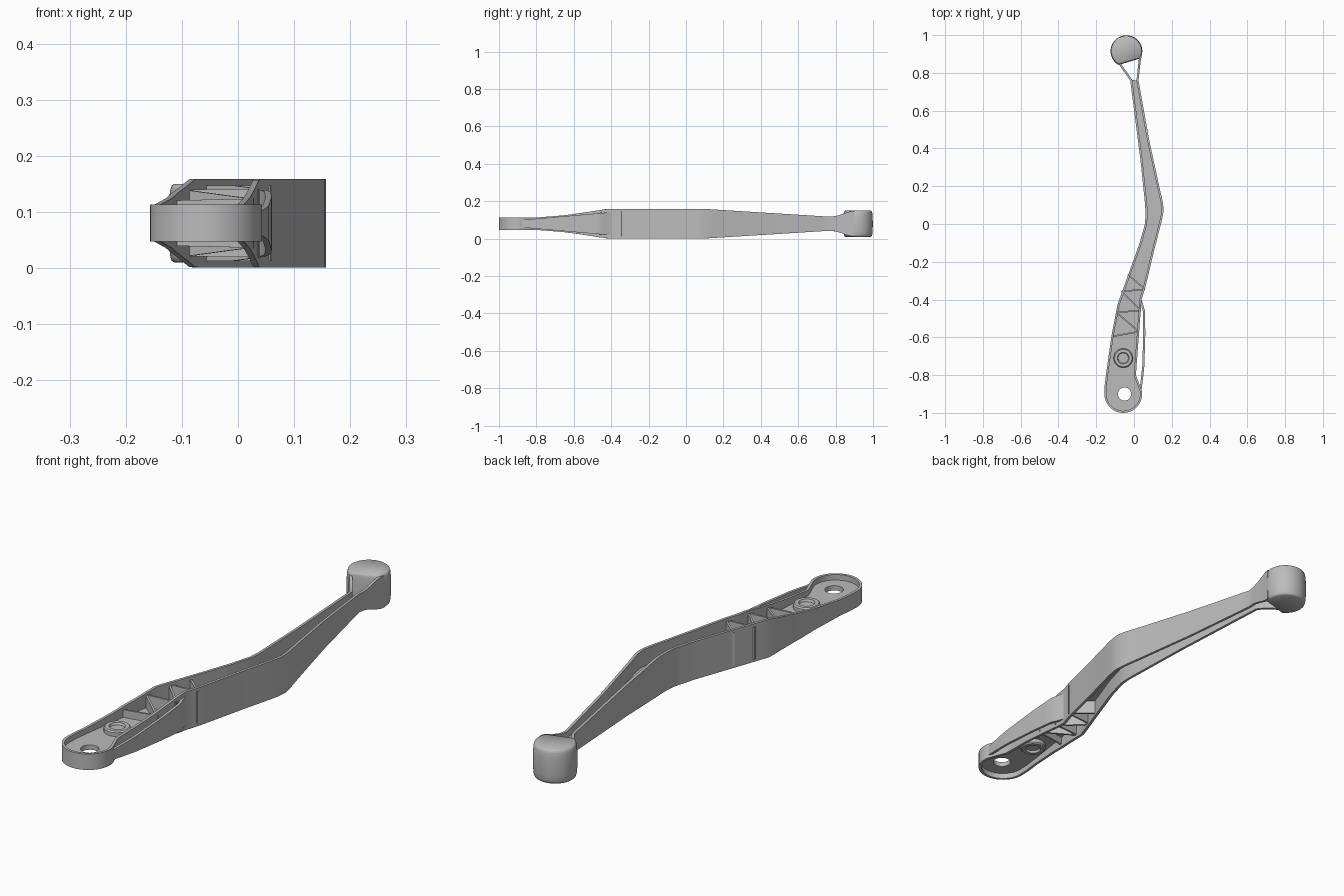
import bpy, bmesh, math
from mathutils import Vector

if "Cube" in bpy.data.objects:
    bpy.data.objects.remove(bpy.data.objects["Cube"])

MID = 0.08  # height of the symmetry plane
grey = bpy.data.materials.new("plain grey")
grey.diffuse_color = (0.5, 0.5, 0.5, 1)
grey.use_nodes = True
grey.node_tree.nodes["Principled BSDF"].inputs["Base Color"].default_value = grey.diffuse_color


def finish(name, bm, angle=30):
    bmesh.ops.recalc_face_normals(bm, faces=bm.faces)
    me = bpy.data.meshes.new(name)
    bm.to_mesh(me)
    bm.free()
    ob = bpy.data.objects.new(name, me)
    bpy.context.collection.objects.link(ob)
    me.materials.append(grey)
    bpy.ops.object.select_all(action='DESELECT')
    ob.select_set(True)
    bpy.context.view_layer.objects.active = ob
    bpy.ops.object.shade_smooth_by_angle(angle=math.radians(angle))
    return ob


def table(pairs):
    """Piecewise linear function of y."""
    def f(y):
        if y <= pairs[0][0]:
            return pairs[0][1]
        for (a, u), (b, v) in zip(pairs, pairs[1:]):
            if y <= b:
                return u + (v - u) * (y - a) / (b - a)
        return pairs[-1][1]
    return f


def resample(pts, step=0.035):
    out = [Vector(pts[0])]
    for a, b in zip(pts, pts[1:]):
        a, b = Vector(a), Vector(b)
        n = max(1, math.ceil((b - a).length / step))
        out += [a.lerp(b, i / n) for i in range(1, n + 1)]
    return out


def offset(pts, d):
    """Shift a path to its left by d, with mitred corners."""
    out = []
    for i, p in enumerate(pts):
        t0 = (p - pts[max(i - 1, 0)]).normalized()
        t1 = (pts[min(i + 1, len(pts) - 1)] - p).normalized()
        t = (t0 + t1).normalized()
        c = max(0.7, t.dot(t1 if t1.length else t0))
        out.append(p + Vector((-t.y, t.x)) * d / c)
    return out


def loft(bm, rings):
    """Bridge closed rings of points and cap both ends."""
    rows = [[bm.verts.new(p) for p in r] for r in rings]
    n = len(rows[0])
    for a, b in zip(rows, rows[1:]):
        for i in range(n):
            bm.faces.new((a[i], a[(i + 1) % n], b[(i + 1) % n], b[i]))
    bm.faces.new(rows[0])
    bm.faces.new(rows[-1][::-1])


def wall(name, path, half, d0, d1):
    """Upright wall along a path, half(y) tall above and below the mid plane."""
    pts = resample(path)
    rings = []
    for c, a, b in zip(pts, offset(pts, d0), offset(pts, d1)):
        h = half(c.y)
        rings.append([(a.x, a.y, MID - h), (a.x, a.y, MID + h),
                      (b.x, b.y, MID + h), (b.x, b.y, MID - h)])
    bm = bmesh.new()
    loft(bm, rings)
    return finish(name, bm)


# Rim wall: down the left side, round the tail, up the right side
rim_half = table([(-0.8, .033), (-.65, .045), (-.54, .060), (-.42, .079), (.1, .079),
                  (.76, .038), (.80, .040), (.84, .053), (.875, .066)])
left = [(-.095, .862), (-.08, .845), (-.02, .76), (.034, .34), (.059, .10), (.061, .05),
        (.058, 0), (.03, -.10), (-.03, -.267), (-.087, -.425), (-.119, -.59),
        (-.146, -.78), (-.155, -.85)]
tail = [(-.057 + .1 * math.cos(math.radians(a)), -.9 + .1 * math.sin(math.radians(a)))
        for a in range(180, 376, 8)]
right = [(.01, -.80), (.04, -.40), (.06, -.336), (.108, -.135), (.146, .013), (.154, .05),
         (.157, .08), (.152, .12), (.135, .193), (.08, .447), (.024, .76), (.035, .86),
         (.042, .90)]
outline = left + tail + right
wall("rim_wall", outline, rim_half, 0, .011)

# Central web plate with the pivot hole
web_edge = [p for p in offset(resample(outline), .006) if p.y < .765]
hole = [Vector((-.05 + .035 * math.cos(i * math.tau / 32), -.9 + .035 * math.sin(i * math.tau / 32)))
        for i in range(32)]
cu = bpy.data.curves.new("web_outline", 'CURVE')
cu.dimensions, cu.fill_mode, cu.extrude = '2D', 'BOTH', .01
for loop in (web_edge, hole):
    sp = cu.splines.new('POLY')
    sp.points.add(len(loop) - 1)
    for q, p in zip(sp.points, loop):
        q.co = (p.x, p.y, 0, 1)
    sp.use_cyclic_u = True
tmp = bpy.data.objects.new("web_outline", cu)
bpy.context.collection.objects.link(tmp)
bpy.context.view_layer.update()
bm = bmesh.new()
bm.from_mesh(tmp.to_mesh())
tmp.to_mesh_clear()
bpy.data.objects.remove(tmp)
bmesh.ops.remove_doubles(bm, verts=bm.verts, dist=1e-5)
bmesh.ops.translate(bm, verts=bm.verts, vec=(0, 0, MID))
finish("web_plate", bm)

# Zigzag stiffening ribs
zigzag = [(-.032, -.267), (.058, -.346), (-.066, -.357), (.036, -.458),
          (-.093, -.468), (.026, -.570), (-.115, -.595)]
for i, (a, b) in enumerate(zip(zigzag, zigzag[1:])):
    wall(f"rib_{i + 1}", [a, b], lambda y: rim_half(y) - .012, -.004, .004)

# Thin bowed side strip beside the tail
wall("side_strip", [(.040, -.88), (.050, -.80), (.055, -.75), (.060, -.58), (.058, -.46), (.040, -.40)],
     table([(-.88, .020), (-.42, .060)]), 0, .011)

# Round boss on the tail, recessed on both faces
bm = bmesh.new()
profile = [(.014, -.022), (.027, -.022), (.031, -.031), (.046, -.031), (.051, -.026)]
profile += [(r, -z) for r, z in reversed(profile)]
loft(bm, [[(-.057 + r * math.cos(k * math.tau / 32), -.71 + r * math.sin(k * math.tau / 32), MID + z)
           for k in range(32)] for r, z in profile])
finish("boss", bm)

# Barrel shaped knob with a flat side towards the arm
cx, cy = -.04, .915
bm = bmesh.new()
levels = [(-.070, .88), (-.067, .93), (-.058, .965), (-.035, .99), (0, 1)]
levels += [(-z, s) for z, s in reversed(levels[:-1])]
angles = [math.radians(-27 + 267 * i / 40) for i in range(41)]
loft(bm, [[(cx + .084 * s * math.cos(a), cy + .084 * s * math.sin(a), MID + z) for a in angles]
          for z, s in levels])
finish("knob", bm, 40)
